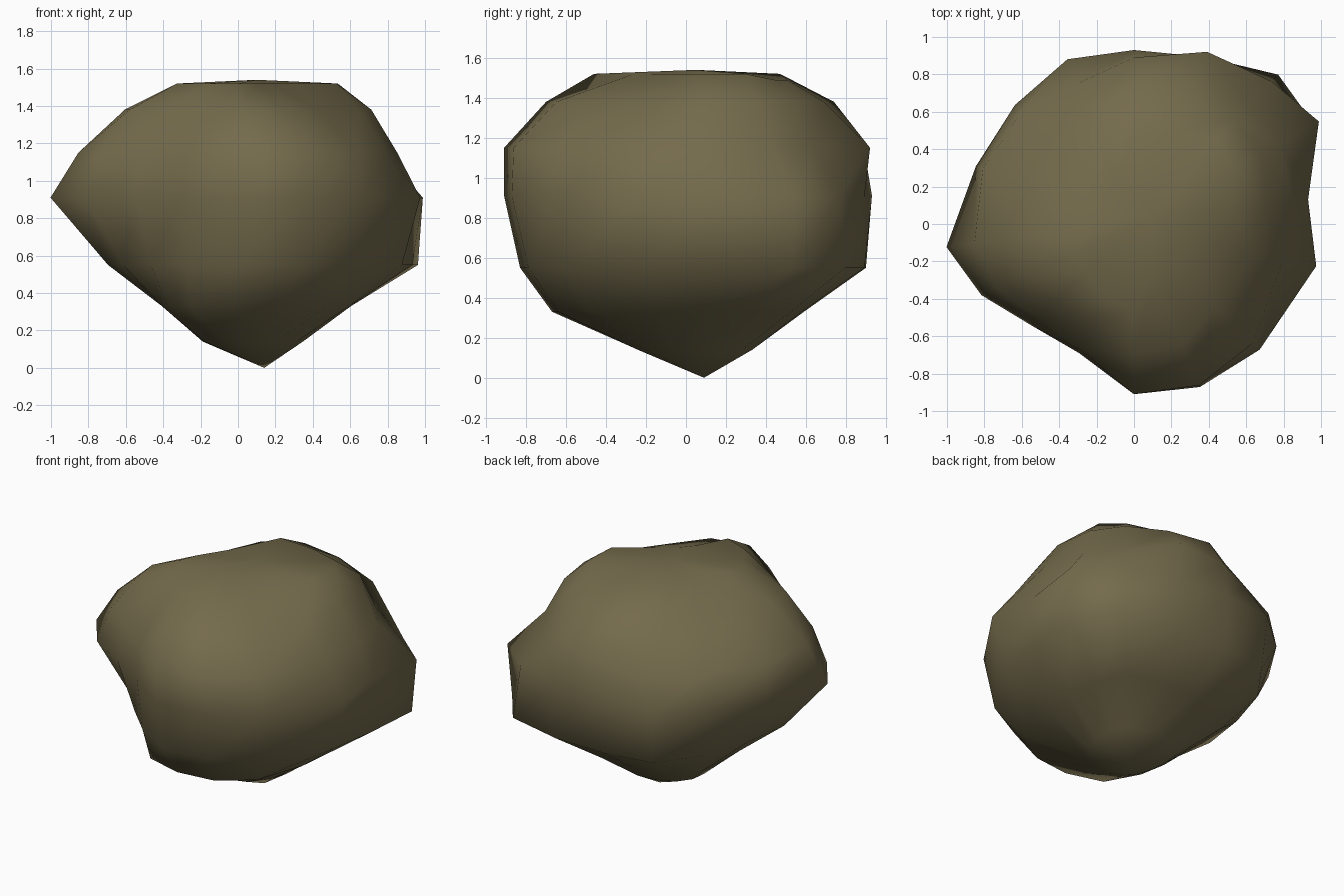
import bpy, bmesh, math

# Directions of the corners, in degrees counter-clockwise from +x
ANGLES = (8, 29, 46, 67, 90, 112, 135, 160, 187, 205, 225, 247, 270, 292, 315, 347)

# Radius of each horizontal slice in those directions
SLICES = {
    0.14: (.35, .39, .39, .36, .32, .29, .25, .20, .18, .18, .20, .22, .24, .26, .29, .32),
    0.33: (.61, .67, .73, .63, .59, .58, .55, .43, .41, .45, .53, .65, .67, .69, .68, .61),
    0.55: (.94, 1.1, 1.11, .97, .90, .91, .78, .69, .70, .68, .66, .71, .83, .85, .88, .90),
    0.91: (.94, 1.13, 1.06, .97, .93, .95, .90, .90, 1.01, .90, .77, .75, .91, .94, .95, 1.0),
    1.15: (.86, .89, .88, 1.0, .89, .81, .85, .86, .86, .81, .72, .73, .91, .93, .90, .82),
    1.38: (.72, .77, .78, .75, .74, .65, .50, .50, .61, .64, .56, .55, .70, .70, .61, .66),
    1.52: (.53, .61, .62, .55, .47, .28, .22, .22, .28, .36, .36, .43, .46, .28, .25, .33),
}
N = len(ANGLES)

bm = bmesh.new()

# Stone rings
rings = []
for z, radii in SLICES.items():
    rings.append([bm.verts.new((r * math.cos(math.radians(a)), r * math.sin(math.radians(a)), z))
                  for a, r in zip(ANGLES, radii)])

# The back right shoulder dips slightly below the flat top
rings[-1][2].co.z = rings[-1][3].co.z = 1.49

# Sides between neighbouring rings
for lo, hi in zip(rings, rings[1:]):
    for i in range(N):
        j = (i + 1) % N
        bm.faces.new((lo[i], lo[j], hi[j], hi[i]))

# Pointed underside and nearly flat top
tip = bm.verts.new((0.14, 0.09, 0))
crown = bm.verts.new((0.1, 0.05, 1.54))
for i in range(N):
    j = (i + 1) % N
    bm.faces.new((tip, rings[0][j], rings[0][i]))
    bm.faces.new((crown, rings[-1][i], rings[-1][j]))

for f in bm.faces:
    f.smooth = True
bmesh.ops.recalc_face_normals(bm, faces=bm.faces)

mesh = bpy.data.meshes.new("boulder")
bm.to_mesh(mesh)
bm.free()

# Single olive-brown stone colour
mat = bpy.data.materials.new("olive brown stone")
mat.diffuse_color = (0.175, 0.147, 0.072, 1)
mesh.materials.append(mat)
boulder = bpy.data.objects.new("boulder", mesh)
bpy.context.collection.objects.link(boulder)
